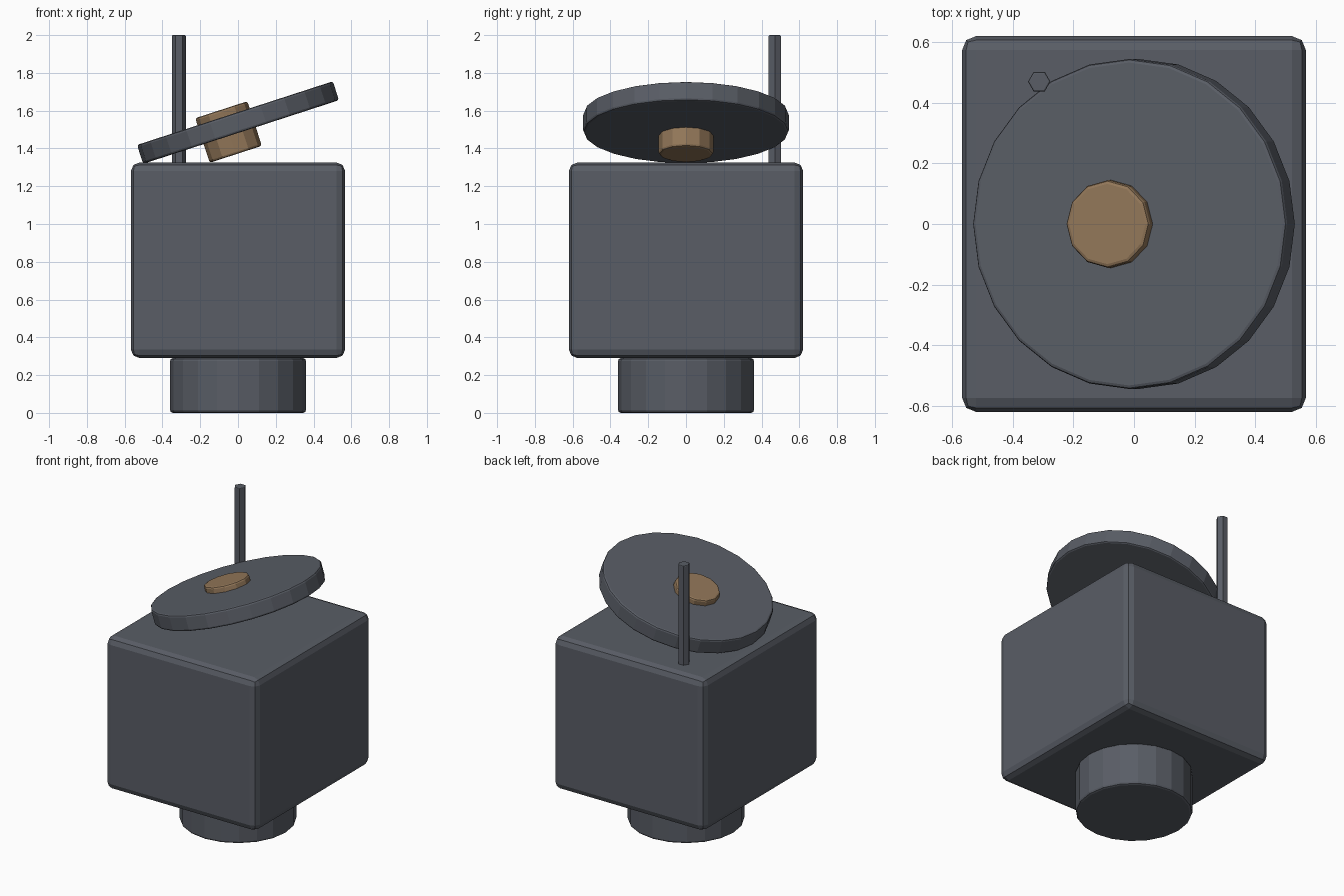
import bpy
import math

default = bpy.data.objects.get("Cube")
if default:
    bpy.data.objects.remove(default, do_unlink=True)


def make_material(name, rgb):
    mat = bpy.data.materials.new(name)
    mat.use_nodes = True
    mat.diffuse_color = (*rgb, 1)
    mat.node_tree.nodes["Principled BSDF"].inputs["Base Color"].default_value = (*rgb, 1)
    return mat


slate = make_material("slate_grey", (0.10, 0.11, 0.132))
bronze = make_material("dull_bronze", (0.29, 0.185, 0.10))


def finish(name, mat, bevel, segments):
    obj = bpy.context.object
    obj.name = name
    obj.data.materials.append(mat)
    mod = obj.modifiers.new("edge_bevel", "BEVEL")
    mod.width = bevel
    mod.segments = segments
    mod.limit_method = "ANGLE"
    mod.angle_limit = math.radians(65)
    return obj


def cylinder(name, mat, sides, radius, height, centre, tilt=0, spin=0, bevel=0.012):
    bpy.ops.mesh.primitive_cylinder_add(
        vertices=sides, radius=radius, depth=height, location=centre,
        rotation=(0, tilt, spin))
    return finish(name, mat, bevel, 2)


# Main housing
bpy.ops.mesh.primitive_cube_add(size=1, location=(0, 0, 0.808))
bpy.context.object.scale = (1.134, 1.24, 1.035)
bpy.ops.object.transform_apply(location=False, rotation=False, scale=True)
finish("housing", slate, 0.045, 2)

# Round foot
cylinder("foot", slate, 20, 0.36, 0.29, (0, 0, 0.145), bevel=0.015)

# Tilted dish with its off-centre hub
tilt = math.radians(-18)
cylinder("dish", slate, 24, 0.545, 0.105, (0, 0, 1.537), tilt)
cylinder("hub", bronze, 12, 0.145, 0.248, (-0.05, 0, 1.487), tilt)

# Hexagonal antenna mast
cylinder("antenna", slate, 6, 0.037, 0.69, (-0.313, 0.47, 1.655),
         spin=math.radians(90), bevel=0.005)
